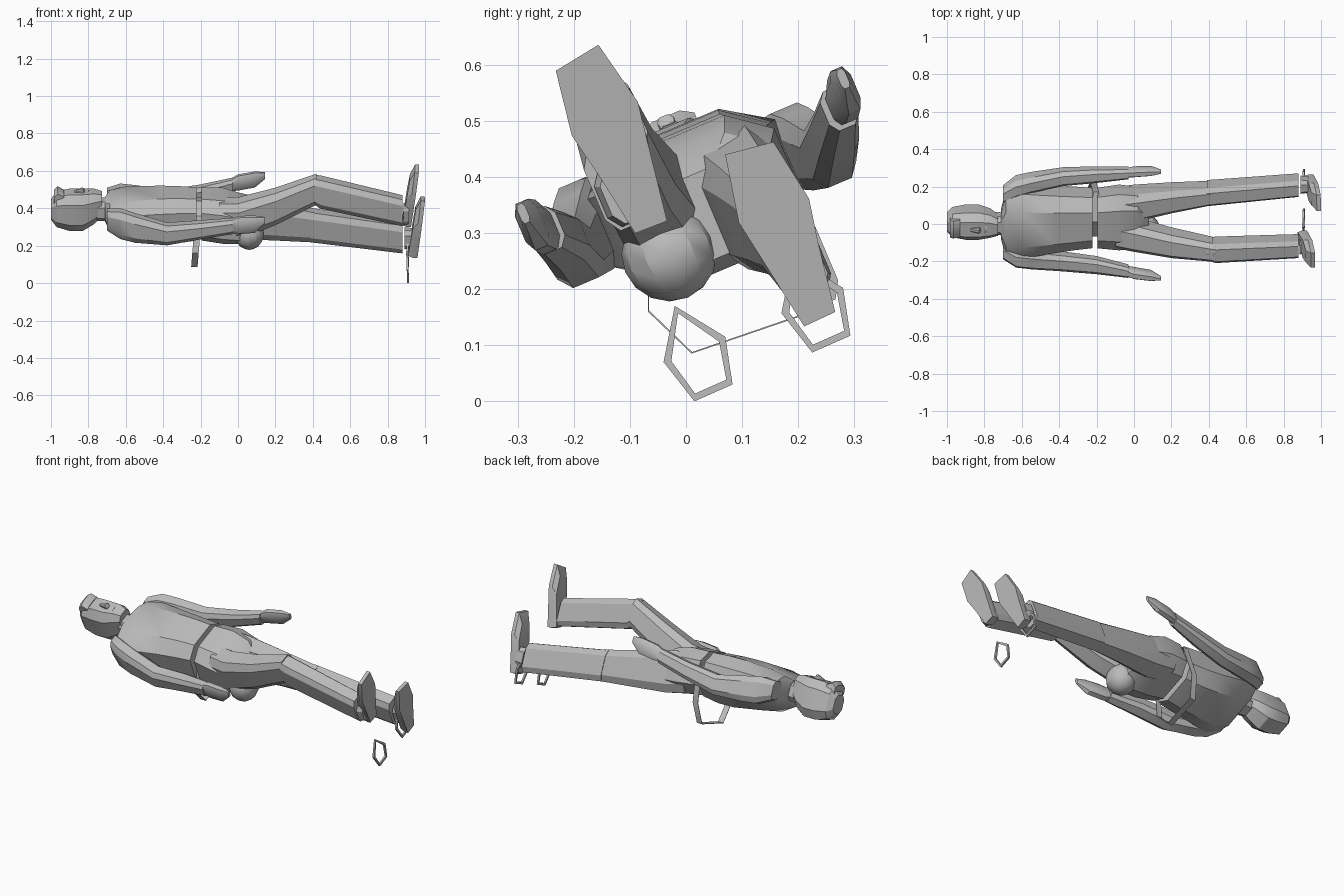
import bpy, bmesh, math
from mathutils import Vector

ROLL = math.radians(23)          # the whole body lies rolled to one side
C, S = math.cos(ROLL), math.sin(ROLL)

grey = bpy.data.materials.new("plain_grey")
grey.diffuse_color = (0.5, 0.5, 0.5, 1)


def at(x, y, z, u, v):
    """Body-aligned offset u (across) and v (frontwards) around a centre."""
    return Vector((x, y + u * C - v * S, z + u * S + v * C))


def finish(name, bm):
    bmesh.ops.recalc_face_normals(bm, faces=bm.faces)
    me = bpy.data.meshes.new(name)
    bm.to_mesh(me)
    bm.free()
    me.materials.append(grey)
    ob = bpy.data.objects.new(name, me)
    bpy.context.collection.objects.link(ob)
    bpy.ops.object.select_all(action='DESELECT')
    ob.select_set(True)
    bpy.context.view_layer.objects.active = ob
    bpy.ops.object.shade_smooth_by_angle(angle=math.radians(28))
    return ob


def skin(name, loops, caps=True, closed=False):
    bm = bmesh.new()
    rings = [[bm.verts.new(p) for p in loop] for loop in loops]
    n = len(rings[0])
    pairs = list(zip(rings, rings[1:]))
    if closed:
        pairs.append((rings[-1], rings[0]))
    for a, b in pairs:
        for i in range(n):
            j = (i + 1) % n
            bm.faces.new((a[i], a[j], b[j], b[i]))
    if caps:
        bm.faces.new(rings[0])
        bm.faces.new(rings[-1])
    return finish(name, bm)


def loft(name, stations, k=0.55):
    """Chamfered eight-sided tube; station = x, y, z, half width, half depth."""
    shape = [(1, -k), (1, k), (k, 1), (-k, 1), (-1, k), (-1, -k), (-k, -1), (k, -1)]
    return skin(name, [[at(x, y, z, a * w, b * h) for a, b in shape]
                       for x, y, z, w, h in stations])


def ball(name, centre, size):
    bm = bmesh.new()
    bmesh.ops.create_uvsphere(bm, u_segments=12, v_segments=8, radius=1)
    for v in bm.verts:
        v.co = at(*centre, v.co.y * size[1], v.co.z * size[2]) + Vector((v.co.x * size[0], 0, 0))
    return finish(name, bm)


def band(name, pts, x, width, thick, lean=0.0):
    """Flat closed strip following a polygon in the y-z plane."""
    cy = sum(p[0] for p in pts) / len(pts)
    cz = sum(p[1] for p in pts) / len(pts)
    loops = []
    for side, inner in ((-1, 0), (1, 0), (1, 1), (-1, 1)):
        loop = []
        for y, z in pts:
            d = Vector((y - cy, z - cz))
            f = 1 - inner * thick / d.length
            loop.append(Vector((x + side * width / 2 + lean * (z - cz),
                                cy + d.x * f, cz + d.y * f)))
        loops.append(loop)
    return skin(name, loops, caps=False, closed=True)


# Torso and neck
loft("torso", [(-0.71, 0.0, 0.395, 0.08, 0.055), (-0.685, 0.0, 0.387, 0.175, 0.08),
               (-0.60, 0.01, 0.372, 0.188, 0.113), (-0.42, 0.025, 0.366, 0.165, 0.13),
               (-0.32, 0.03, 0.366, 0.155, 0.13), (-0.222, 0.032, 0.37, 0.147, 0.12)])
loft("neck", [(-0.77, 0.005, 0.395, 0.05, 0.055), (-0.66, 0.0, 0.395, 0.06, 0.055)])

# Head with face details
loft("head", [(-1.0, 0.01, 0.395, 0.045, 0.05), (-0.97, 0.01, 0.395, 0.068, 0.088),
              (-0.90, 0.01, 0.392, 0.078, 0.105), (-0.83, 0.01, 0.392, 0.078, 0.105),
              (-0.77, 0.005, 0.41, 0.066, 0.088), (-0.727, -0.005, 0.425, 0.048, 0.062)], 0.55)
loft("hair_tuft", [(-0.985, -0.02, 0.46, 0.05, 0.03), (-0.965, -0.025, 0.48, 0.05, 0.03),
                   (-0.93, -0.02, 0.47, 0.05, 0.02)])
loft("nose", [(-0.875, -0.03, 0.485, 0.008, 0.01), (-0.83, -0.033, 0.492, 0.016, 0.018),
              (-0.82, -0.03, 0.485, 0.012, 0.01)])
loft("lips", [(-0.80, -0.027, 0.485, 0.02, 0.01), (-0.785, -0.027, 0.483, 0.02, 0.01)])

# Pelvis and buttock
loft("pelvis", [(-0.195, 0.032, 0.37, 0.148, 0.12), (-0.08, 0.035, 0.36, 0.162, 0.125),
                (0.02, 0.035, 0.343, 0.152, 0.112), (0.08, 0.03, 0.328, 0.09, 0.077)])
ball("buttock", (0.06, -0.03, 0.263), (0.08, 0.085, 0.085))

# Raised leg
loft("raised_thigh", [(-0.10, -0.035, 0.345, 0.075, 0.105), (0.0, -0.055, 0.345, 0.075, 0.105),
                      (0.20, -0.10, 0.41, 0.066, 0.092), (0.42, -0.135, 0.502, 0.053, 0.077)], 0.6)
loft("raised_shin", [(0.40, -0.135, 0.502, 0.05, 0.07), (0.44, -0.138, 0.487, 0.055, 0.082),
                     (0.88, -0.118, 0.387, 0.049, 0.077)], 0.63)
ball("knee", (0.415, -0.14, 0.53), (0.058, 0.045, 0.045))

# Straight leg
loft("straight_thigh", [(-0.12, 0.10, 0.38, 0.075, 0.112), (0.0, 0.11, 0.36, 0.08, 0.115),
                        (0.20, 0.14, 0.335, 0.065, 0.10), (0.41, 0.165, 0.308, 0.05, 0.086)], 0.6)
loft("straight_shin", [(0.39, 0.165, 0.31, 0.053, 0.086), (0.88, 0.208, 0.244, 0.047, 0.08)], 0.63)


# Feet: sole outline (mirrored per side), instep and ankle layers
def foot(name, y, z, x, side, lean):
    sole = [(-0.043, 0.181), (0.045, 0.168), (0.064, 0.05), (0.048, -0.03),
            (0.028, -0.154), (-0.033, -0.156), (-0.05, -0.05), (-0.068, 0.06)]
    loops = []
    for dx, scale, shift in ((0, 1, 0), (-0.022, 1, 0), (-0.05, 0.8, -0.02)):
        loop = []
        for u, v in sole:
            loop.append(at(x + dx + lean * v, y, z, side * u * scale, v * scale + shift))
        loops.append(loop)
    skin(name, loops)


foot("raised_foot", -0.125, 0.452, 0.945, -1, 0.13)
foot("straight_foot", 0.18, 0.29, 0.978, 1, 0.12)
loft("raised_ankle", [(0.885, -0.115, 0.37, 0.04, 0.055), (0.915, -0.11, 0.37, 0.035, 0.05)])
loft("straight_ankle", [(0.89, 0.21, 0.24, 0.04, 0.055), (0.935, 0.21, 0.24, 0.035, 0.05)])

# Arms and hands
loft("lower_arm_side", [(-0.70, -0.14, 0.34, 0.04, 0.055), (-0.63, -0.172, 0.318, 0.048, 0.078),
                        (-0.55, -0.182, 0.295, 0.048, 0.075), (-0.38, -0.20, 0.263, 0.045, 0.056),
                        (-0.20, -0.22, 0.285, 0.042, 0.046), (-0.03, -0.252, 0.305, 0.03, 0.04)])
loft("lower_hand", [(-0.045, -0.25, 0.305, 0.022, 0.035), (0.0, -0.262, 0.31, 0.024, 0.048),
                    (0.09, -0.275, 0.315, 0.022, 0.045), (0.145, -0.29, 0.335, 0.008, 0.018)])
loft("upper_arm_side", [(-0.70, 0.16, 0.455, 0.04, 0.05), (-0.63, 0.202, 0.455, 0.048, 0.073),
                        (-0.55, 0.222, 0.45, 0.045, 0.07), (-0.38, 0.253, 0.44, 0.042, 0.055),
                        (-0.20, 0.264, 0.478, 0.038, 0.045), (-0.03, 0.273, 0.523, 0.028, 0.038)])
loft("upper_hand", [(-0.045, 0.273, 0.523, 0.02, 0.03), (0.0, 0.279, 0.538, 0.022, 0.042),
                    (0.09, 0.284, 0.554, 0.02, 0.042), (0.145, 0.28, 0.575, 0.008, 0.018)])

# Loose belt hanging under the waist and two loose ankle rings
band("belt", [(-0.068, 0.16), (0.01, 0.085), (0.20, 0.15), (0.225, 0.28),
              (0.17, 0.46), (0.01, 0.44), (-0.068, 0.36)], -0.218, 0.034, 0.003, 0.08)
ring = [(-0.02, 0.17), (0.07, 0.115), (0.083, 0.03), (0.015, 0.0), (-0.04, 0.07)]
band("ankle_ring_a", ring, 0.907, 0.01, 0.014, -0.03)
band("ankle_ring_b", [(y + 0.21, z + 0.087) for y, z in ring], 0.907, 0.01, 0.014, -0.03)
